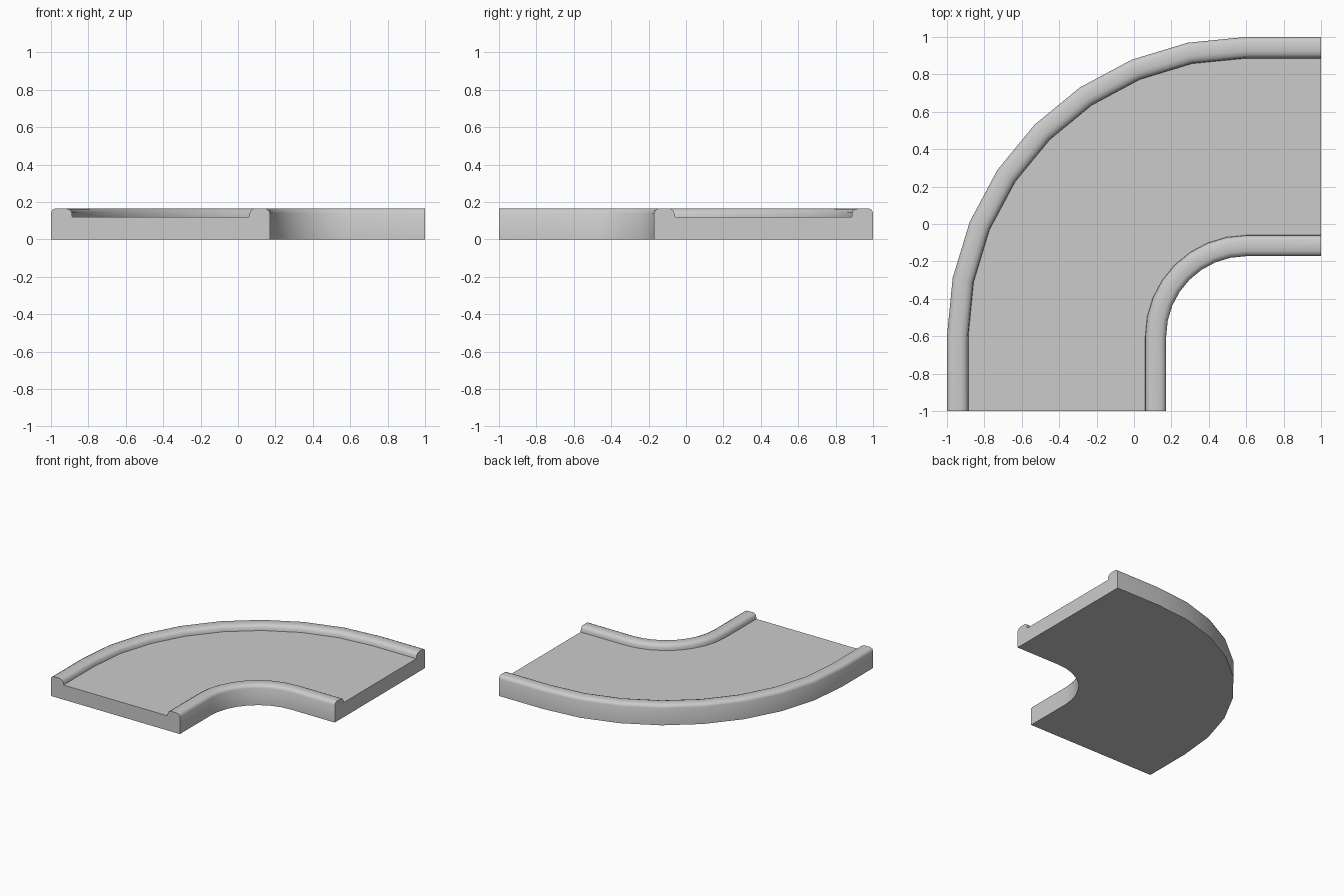
import bpy, bmesh, math

if "Cube" in bpy.data.objects:
    bpy.data.objects.remove(bpy.data.objects["Cube"])

grey = bpy.data.materials.new("plain grey")
grey.diffuse_color = (0.6, 0.6, 0.6, 1)
grey.use_nodes = True
grey.node_tree.nodes["Principled BSDF"].inputs["Base Color"].default_value = grey.diffuse_color

CORNER = 0.6      # bend centre is (CORNER, -CORNER)
STEPS = 8         # segments around the quarter bend

# Cross-section as (radius from bend centre, height): outer rail, floor, inner rail
profile = [
    (1.6, 0), (1.6, 0.14), (1.593, 0.157), (1.575, 0.166),
    (1.525, 0.166), (1.503, 0.16), (1.489, 0.145), (1.486, 0.12),
    (0.54, 0.12), (0.538, 0.14), (0.53, 0.157), (0.513, 0.166),
    (0.455, 0.166), (0.437, 0.157), (0.428, 0.14), (0.428, 0),
]


def station(angle, dx=0, dy=0):
    """One ring of the section, turned around the bend centre."""
    return [bm.verts.new((CORNER - r * math.cos(angle) + dx,
                          -CORNER + r * math.sin(angle) + dy, z))
            for r, z in profile]


bm = bmesh.new()
# Straight run in, quarter bend, straight run out
rings = [station(0, dy=CORNER - 1)]
rings += [station(math.pi / 2 * i / STEPS) for i in range(STEPS + 1)]
rings.append(station(math.pi / 2, dx=1 - CORNER))

n = len(profile)
for a, b in zip(rings, rings[1:]):
    for i in range(n):
        j = (i + 1) % n
        bm.faces.new((a[i], a[j], b[j], b[i]))
# End caps
bm.faces.new(rings[0])
bm.faces.new(rings[-1])
bmesh.ops.recalc_face_normals(bm, faces=bm.faces)

mesh = bpy.data.meshes.new("curved_track")
bm.to_mesh(mesh)
bm.free()
mesh.materials.append(grey)
track = bpy.data.objects.new("curved_track", mesh)
bpy.context.collection.objects.link(track)

# Smooth rails, crisp floor edges and ends
bpy.context.view_layer.objects.active = track
track.select_set(True)
bpy.ops.object.shade_smooth_by_angle(angle=math.radians(50))
